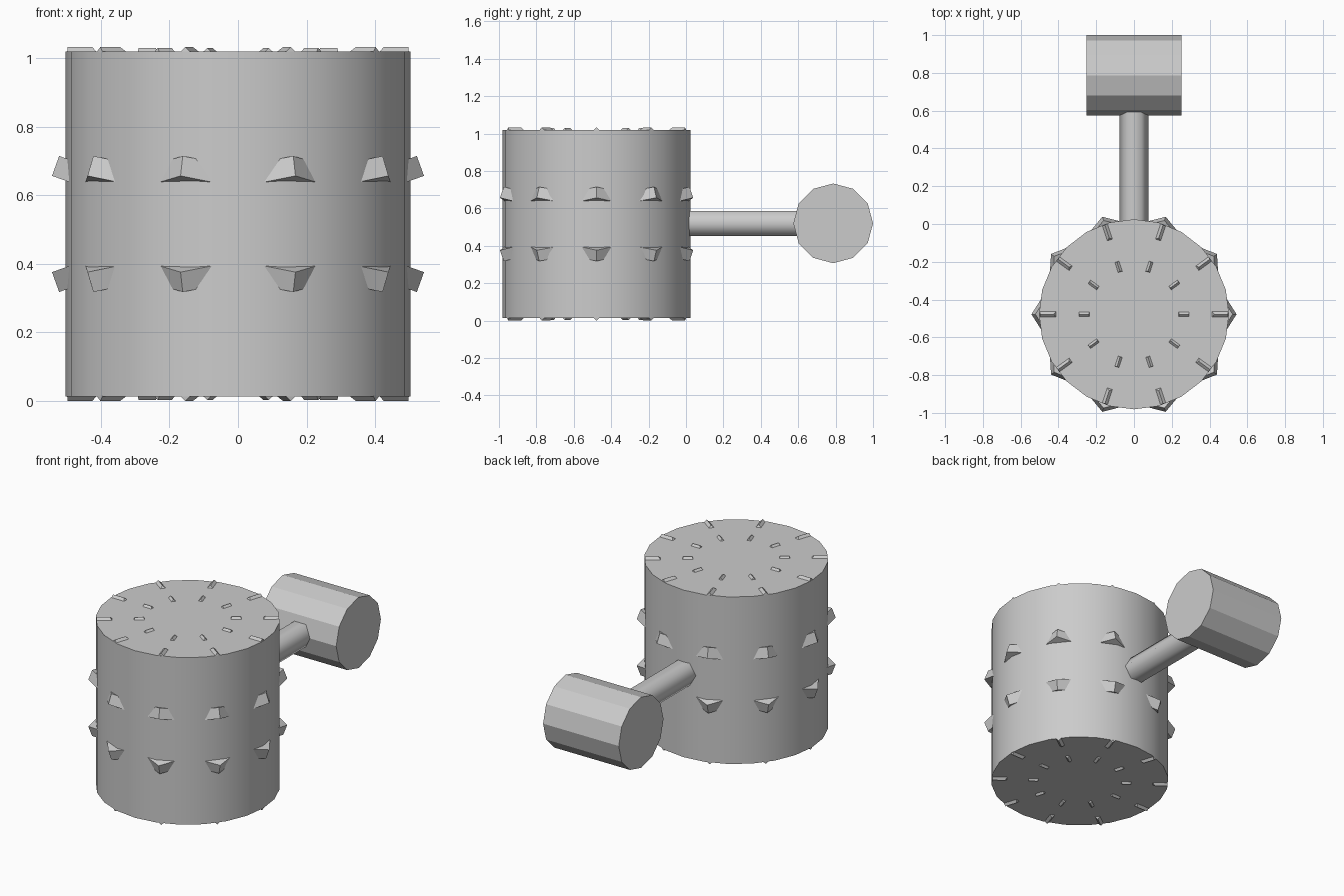
import bpy, bmesh
from math import radians, pi, cos, sin
from mathutils import Vector, Matrix

if "Cube" in bpy.data.objects:
    bpy.data.objects.remove(bpy.data.objects["Cube"])

MID = 0.5165          # mid height of the model
CY = -0.478           # y of the drum axis


def cylinder(name, sides, r, length, loc, rot=(0, 0, 0), smooth=None):
    bpy.ops.mesh.primitive_cylinder_add(vertices=sides, radius=r, depth=length,
                                        location=loc, rotation=rot)
    ob = bpy.context.object
    ob.name = name
    if smooth:
        bpy.ops.object.shade_smooth_by_angle(angle=radians(smooth))
    return ob


def wedge_ring(name, ridge_a, ridge_b, base_a, base_b, half_a, half_b, flip):
    """Ten roof-shaped wedges round the drum; points are (radius, height)."""
    bm = bmesh.new()
    for i in range(10):
        a = i * pi / 5
        radial, side = Vector((cos(a), sin(a), 0)), Vector((-sin(a), cos(a), 0))

        def v(p, t):
            z = 2 * MID - p[1] if flip else p[1]
            return bm.verts.new(Vector((0, CY, z)) + radial * p[0] + side * t)
        ra, rb = v(ridge_a, 0), v(ridge_b, 0)
        a1, a2 = v(base_a, -half_a), v(base_a, half_a)
        b1, b2 = v(base_b, -half_b), v(base_b, half_b)
        for f in ((ra, a1, a2), (rb, b2, b1), (ra, rb, b1, a1),
                  (ra, a2, b2, rb), (a1, b1, b2, a2)):
            bm.faces.new(f)
    bmesh.ops.recalc_face_normals(bm, faces=bm.faces)
    me = bpy.data.meshes.new(name)
    bm.to_mesh(me)
    bm.free()
    bpy.context.collection.objects.link(bpy.data.objects.new(name, me))


# Drum body
cylinder("drum", 24, 0.503, 1.006, (0, CY, MID), smooth=30)

# Hexagonal connecting rod with smooth sides, vertices on +-x
cylinder("rod", 6, 0.077, 0.66, (0, 0.31, 0.52),
         Matrix.Rotation(radians(90), 3, 'X') @ Matrix.Rotation(radians(90), 3, 'Z')
         and (radians(90), radians(90), 0), smooth=65)

# Twelve-sided cross piece
cylinder("cross_piece", 12, 0.213, 0.504, (0, 0.787, 0.52), (0, radians(90), 0))

# Tilted side studs and radial ridges on both end faces
for flip, tag in ((False, "upper"), (True, "lower")):
    wedge_ring(tag + "_side_studs", (0.543, 0.657), (0.522, 0.715),
               (0.487, 0.637), (0.466, 0.695), 0.088, 0.088, flip)
    wedge_ring(tag + "_outer_ridges", (0.497, 1.033), (0.425, 1.033),
               (0.499, 1.017), (0.412, 1.017), 0.017, 0.017, flip)
    wedge_ring(tag + "_inner_ridges", (0.29, 1.031), (0.24, 1.031),
               (0.293, 1.017), (0.235, 1.017), 0.014, 0.014, flip)
